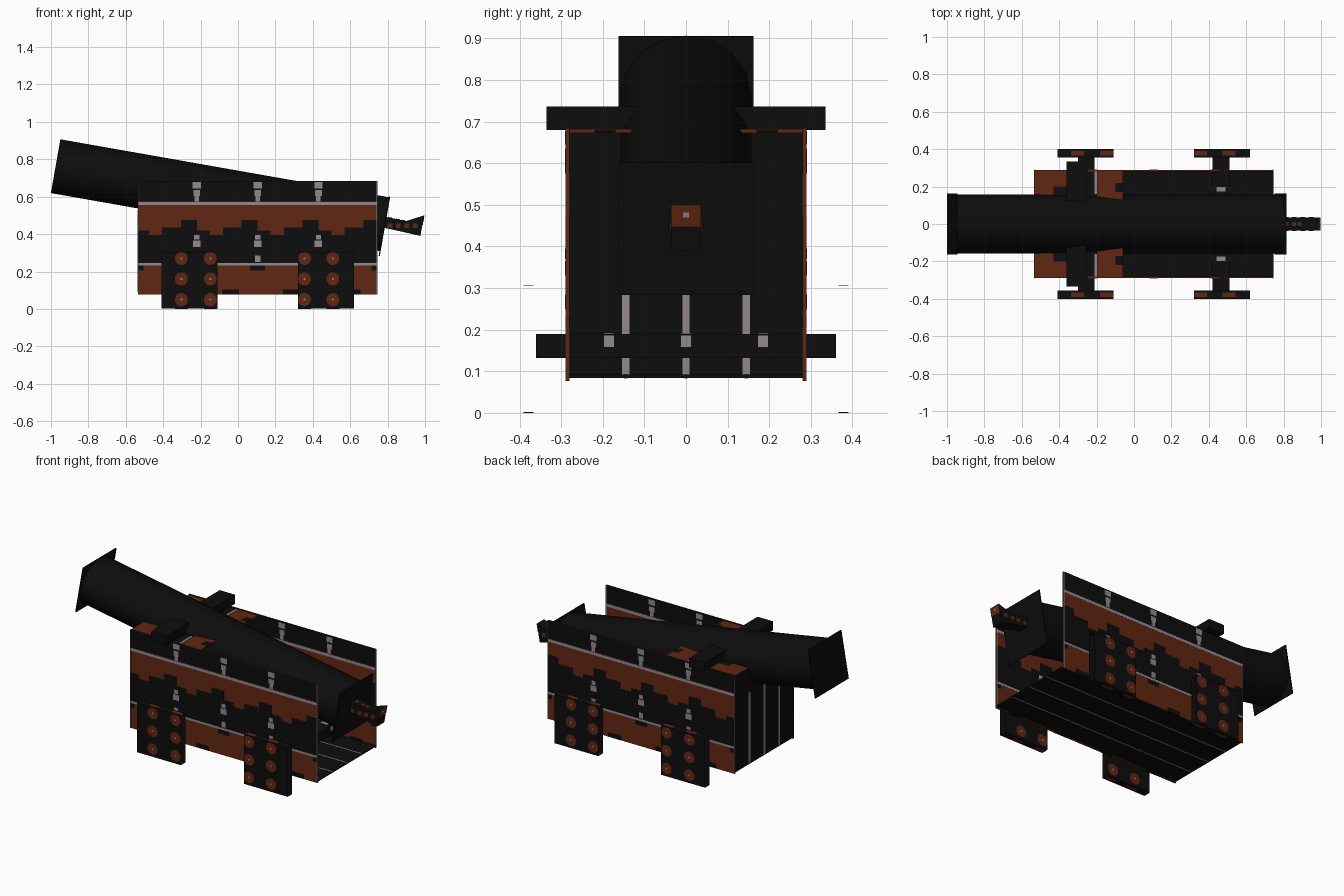
import bpy, bmesh, math
from mathutils import Matrix, Vector

cube = bpy.data.objects.get("Cube")
if cube:
    bpy.data.objects.remove(cube, do_unlink=True)


def material(name, rgb):
    m = bpy.data.materials.new(name)
    m.use_nodes = True
    m.diffuse_color = (*rgb, 1)
    m.node_tree.nodes["Principled BSDF"].inputs["Base Color"].default_value = (*rgb, 1)
    return m


BLACK = material("iron black", (0.004, 0.004, 0.004))
RUST = material("rust brown", (0.12, 0.02, 0.006))
GREY = material("worn grey", (0.29, 0.25, 0.28))


def finish(bm, name, mat, smooth=False):
    bmesh.ops.recalc_face_normals(bm, faces=bm.faces[:])
    mesh = bpy.data.meshes.new(name)
    bm.to_mesh(mesh)
    bm.free()
    mesh.materials.append(mat)
    if smooth:
        for p in mesh.polygons:
            p.use_smooth = len(p.vertices) == 4
    ob = bpy.data.objects.new(name, mesh)
    bpy.context.scene.collection.objects.link(ob)
    return ob


def boxes(name, mat, bounds, matrix=Matrix()):
    """One object from boxes given as x0, x1, y0, y1, z0, z1."""
    bm = bmesh.new()
    for x0, x1, y0, y1, z0, z1 in bounds:
        centre = Vector((x0 + x1, y0 + y1, z0 + z1)) / 2
        size = Matrix.Diagonal((x1 - x0, y1 - y0, z1 - z0, 1))
        bmesh.ops.create_cube(bm, size=1, matrix=matrix @ Matrix.Translation(centre) @ size)
    return finish(bm, name, mat)


def mirrored(bounds):
    return bounds + [(a, b, -d, -c, e, f) for a, b, c, d, e, f in bounds]


# Carriage dimensions
X0, X1, Y, Z0, Z1 = -0.535, 0.745, 0.285, 0.077, 0.685
COLUMNS = (-0.22, 0.105, 0.43)


def on_wall(rects, half):
    """Thin plates that show on both faces of both side walls."""
    return mirrored([(max(a, X0), min(b, X1), Y - half, Y + half, c, d)
                     for a, b, c, d in rects if b > X0 and a < X1])


# Side walls with worn metal bands and stepped rust
boxes("side_walls", RUST, on_wall([(X0, X1, Z0, Z1)], 0.004))
dark = [(X0, X1, 0.575, Z1), (X0, X1, 0.245, 0.395)]
pale = [(X0, X1, 0.555, 0.572), (X0, X1, 0.232, 0.245)]
studs, notches = [], []
for c in (-0.545, *COLUMNS, 0.755):
    dark += [(c - 0.185, c - 0.085, 0.395, 0.435), (c - 0.085, c, 0.395, 0.475),
             (c, c + 0.07, 0.395, 0.42)]
    notches += [(c - 0.19, c - 0.1, Z0, 0.105), (c - 0.04, c + 0.04, 0.205, 0.232)]
for c in COLUMNS:
    studs += [(c - 0.022, c + 0.022, 0.645, 0.678), (c - 0.018, c + 0.018, 0.605, 0.635),
              (c - 0.012, c + 0.012, 0.575, 0.605),
              (c - 0.02, c + 0.02, 0.33, 0.365), (c - 0.014, c + 0.014, 0.37, 0.395),
              (c - 0.014, c + 0.014, 0.25, 0.285)]
boxes("wall_dark_bands", BLACK, on_wall(dark + notches, 0.0047))
boxes("wall_trim_lines", GREY, on_wall(pale, 0.005))
boxes("wall_studs", GREY, on_wall(studs, 0.0055))
boxes("wall_end_trim", GREY, on_wall([(X0, X0 + 0.004, Z0, Z1), (X1 - 0.004, X1, Z0, Z1)], 0.0052))

# Floor and closed muzzle-end panel with pale plank seams
boxes("floor", BLACK, [(X0, X1, -Y, Y, 0.084, 0.092)])
boxes("end_panel", BLACK, [(X0, X0 + 0.008, -Y, Y, 0.084, 0.68)])
seams = (-0.145, 0, 0.145)
boxes("floor_seams", GREY, [(X0, X1, y - 0.004, y + 0.004, 0.083, 0.093) for y in seams])
boxes("panel_seams", GREY, [(X0 - 0.001, X0 + 0.009, y - 0.009, y + 0.009, 0.09, 0.53) for y in seams])

# Deck under the barrel with rust patches
boxes("deck", BLACK, [(X0, -0.06, -Y, Y, 0.674, 0.68)])
boxes("deck_rust", RUST, mirrored([
    (X0, -0.43, 0.12, Y, 0.673, 0.682), (-0.43, -0.36, 0.2, Y, 0.673, 0.682),
    (-0.195, -0.1, 0.1, Y, 0.673, 0.682), (-0.1, -0.06, 0.08, 0.17, 0.673, 0.682),
    (-0.1, -0.06, 0.22, Y, 0.673, 0.682)]))
boxes("deck_trim", GREY, mirrored([(-0.21, -0.197, 0.16, Y, 0.673, 0.682)]))

# Axles with pale rivets
axles = ((-0.3, -0.21), (0.42, 0.51))
boxes("axles", BLACK, [(a, b, -0.36, 0.36, 0.132, 0.19) for a, b in axles])
rivets = []
for a, b in axles:
    for y in (-0.185, 0, 0.185):
        rivets += [(a - 0.002, b + 0.002, y - 0.012, y + 0.012, 0.158, 0.186),
                   ((a + b) / 2 - 0.025, (a + b) / 2 + 0.025, y - 0.012, y + 0.012, 0.16, 0.192)]
boxes("axle_rivets", GREY, rivets)

# Square wheels: sleeves open at both ends, with round rust patches
bm_wheel, bm_spot, bm_pin, edge_spots = (bmesh.new() for _ in range(3)), None, None, []
bm_wheel, bm_spot, bm_pin = bm_wheel
for x, offsets in ((-0.26, (-0.043, 0.112)), (0.47, (-0.115, 0.037))):
    for side in (-1, 1):
        bmesh.ops.create_cube(bm_wheel, size=1, matrix=Matrix.Translation((x, side * 0.378, 0.153))
                              @ Matrix.Diagonal((0.3, 0.044, 0.304, 1)))
        for dx in offsets:
            edge_spots.append((x + dx - 0.035, x + dx + 0.035, side * 0.378 - 0.012,
                               side * 0.378 + 0.012, 0.0, 0.306))
            for z in (0.05, 0.16, 0.27):
                place = Matrix.Translation((x + dx, side * 0.378, z)) @ Matrix.Rotation(math.pi / 2, 4, 'X')
                bmesh.ops.create_cone(bm_spot, cap_ends=True, segments=10, radius1=0.036,
                                      radius2=0.036, depth=0.046, matrix=place)
                bmesh.ops.create_cone(bm_pin, cap_ends=True, segments=6, radius1=0.006,
                                      radius2=0.006, depth=0.048, matrix=place)
bm_wheel.normal_update()
bmesh.ops.delete(bm_wheel, geom=[f for f in bm_wheel.faces if abs(f.normal.x) > 0.9], context='FACES')
for bm in (bm_spot, bm_pin):
    bm.normal_update()
    bmesh.ops.delete(bm, geom=[f for f in bm.faces if abs(f.normal.y) < 0.9], context='FACES')
finish(bm_wheel, "wheels", BLACK)
finish(bm_spot, "wheel_rust_spots", RUST)
finish(bm_pin, "wheel_pins", GREY)
rims = [(a, b, c, d, z, z + 0.002) for a, b, c, d, _, _ in edge_spots for z in (0.0, 0.3045)]
boxes("wheel_rim_rust", RUST, rims)

# Tilted barrel with square plates at muzzle and breech
TILT = math.radians(10)
muzzle = Vector((-0.975, 0, 0.763))
frame = Matrix.Translation(muzzle) @ Matrix.Rotation(TILT, 4, 'Y')
LENGTH = 1.79
bm = bmesh.new()
bmesh.ops.create_cone(bm, cap_ends=True, segments=16, radius1=1, radius2=1, depth=LENGTH,
                      matrix=frame @ Matrix.Translation((LENGTH / 2, 0, 0))
                      @ Matrix.Diagonal((1, 0.157, 0.146, 1)) @ Matrix.Rotation(math.pi / 2, 4, 'Y'))
finish(bm, "barrel", BLACK, smooth=True)
boxes("muzzle_plate", BLACK, [(0, 0.006, -0.162, 0.162, -0.1455, 0.1455)], frame)
boxes("breech_plate", BLACK, [(LENGTH - 0.006, LENGTH, -0.162, 0.162, -0.172, 0.151)], frame)

# Trunnion bar
boxes("trunnion", BLACK, [(-0.36, -0.255, -0.335, 0.335, 0.68, 0.736)])

# Flared knob behind the breech
profile = [(0.775, 0.495), (0.9, 0.47), (0.995, 0.5), (0.975, 0.39), (0.89, 0.41), (0.775, 0.435)]
bm = bmesh.new()
face = bm.faces.new([bm.verts.new((x, -0.036, z)) for x, z in profile])
new = bmesh.ops.extrude_face_region(bm, geom=[face])["geom"]
bmesh.ops.translate(bm, vec=(0, 0.072, 0), verts=[v for v in new if isinstance(v, bmesh.types.BMVert)])
finish(bm, "breech_knob", BLACK)
boxes("knob_side_rust", RUST, [(x, x + 0.025, -0.038, 0.038, 0.433, 0.458)
                               for x in (0.8, 0.845, 0.89, 0.935)])
top = Matrix.Translation((0.775, 0, 0.495)) @ Matrix.Rotation(math.atan2(0.025, 0.125), 4, 'Y')
boxes("knob_top_rust", RUST, [(x, x + 0.022, -0.01, 0.01, -0.003, 0.002) for x in (0.03, 0.07, 0.1)], top)
end = Matrix.Translation((0.995, 0, 0.5)) @ Matrix.Rotation(math.atan2(0.02, 0.11), 4, 'Y')
boxes("knob_end_rust", RUST, [(-0.004, 0.002, -0.036, 0.036, -0.052, 0)], end)
boxes("knob_end_pin", GREY, [(-0.003, 0.003, -0.007, 0.007, -0.03, -0.018)], end)
